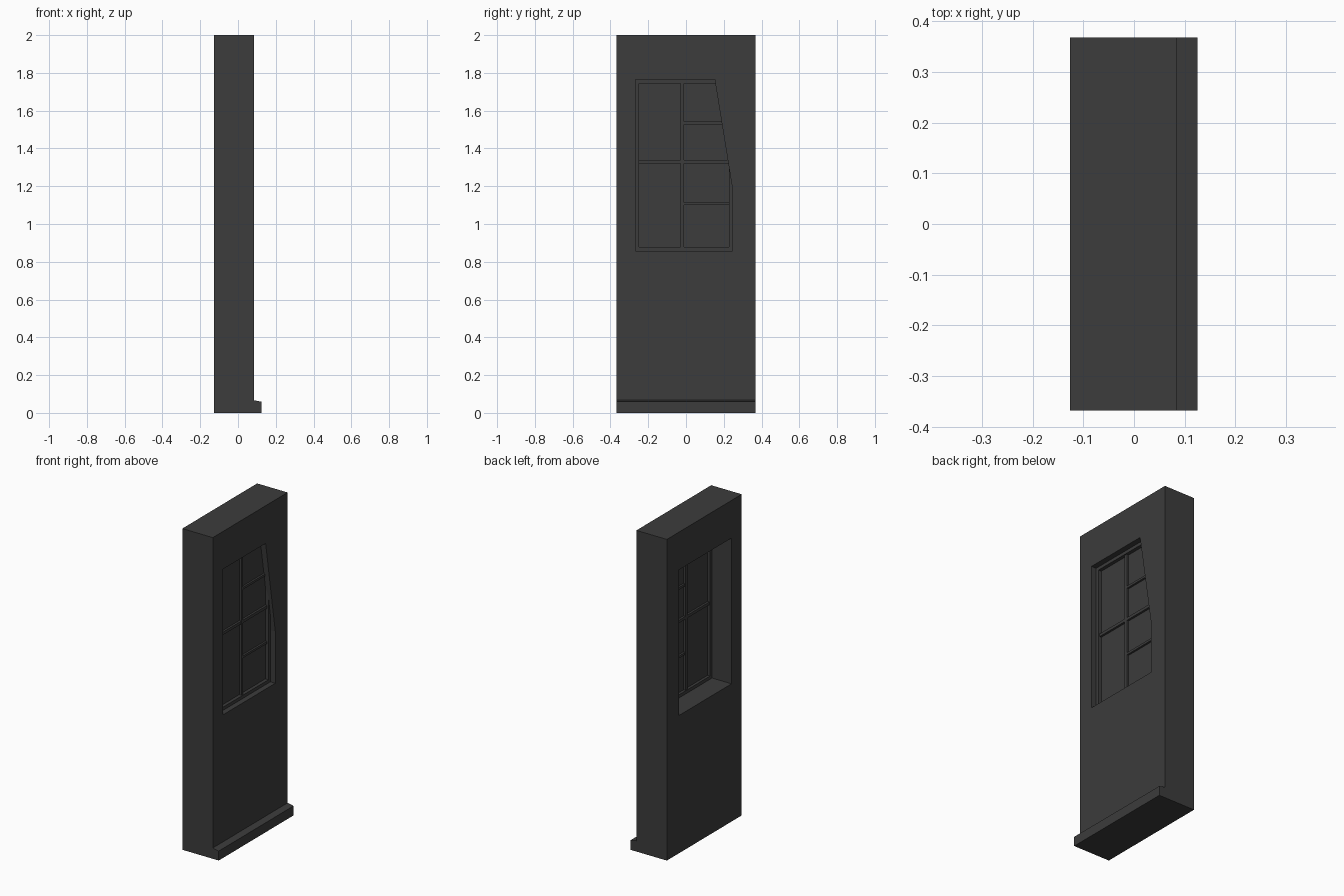
import bpy, bmesh

if "Cube" in bpy.data.objects:
    bpy.data.objects.remove(bpy.data.objects["Cube"])

mat = bpy.data.materials.new("dark_grey")
mat.diffuse_color = (0.045, 0.045, 0.045, 1)
mat.use_nodes = True
mat.node_tree.nodes["Principled BSDF"].inputs["Base Color"].default_value = mat.diffuse_color


def finish(name, bm):
    bmesh.ops.recalc_face_normals(bm, faces=bm.faces)
    me = bpy.data.meshes.new(name)
    bm.to_mesh(me)
    bm.free()
    me.materials.append(mat)
    ob = bpy.data.objects.new(name, me)
    bpy.context.collection.objects.link(ob)
    return ob


def ring_solid(name, loops):
    """Closed tube: loops of (x, [(y, z)...]) bridged in a circle."""
    bm = bmesh.new()
    rings = [[bm.verts.new((x, y, z)) for y, z in pts] for x, pts in loops]
    n = len(rings[0])
    for a, b in zip(rings, rings[1:] + rings[:1]):
        for i in range(n):
            j = (i + 1) % n
            bm.faces.new((a[i], a[j], b[j], b[i]))
    return finish(name, bm)


def box(name, x0, x1, y0, y1, z0, z1):
    bm = bmesh.new()
    bmesh.ops.create_cube(bm, size=1)
    for v in bm.verts:
        v.co = (x1 if v.co.x > 0 else x0,
                y1 if v.co.y > 0 else y0,
                z1 if v.co.z > 0 else z0)
    return finish(name, bm)


def rect(y0, y1, z0, z1):
    return [(y0, z0), (y1, z0), (y1, z1), (y0, z1)]


# Wall: rectangular opening at the back, slanted edge on the room side
W = 0.368
XB, XF = -0.126, 0.084
L, R, B, T, K = -0.268, 0.247, 0.858, 1.765, 1.18
outer = [(-W, 0), (W, 0), (W, K), (W, 2), (-W, 2)]
hole_front = [(L, B), (R, B), (R, K), (0.152, T), (L, T)]
hole_back = [(L, B), (R, B), (R, K), (R, T), (L, T)]
ring_solid("wall", [(XF, outer), (XF, hole_front), (XB, hole_back), (XB, outer)])

# Skirting board with sloping top
bm = bmesh.new()
profile = [(XF, 0), (0.125, 0), (0.125, 0.059), (XF, 0.067)]
face = bm.faces.new([bm.verts.new((x, -W, z)) for x, z in profile])
ext = bmesh.ops.extrude_face_region(bm, geom=[face])["geom"]
bmesh.ops.translate(bm, vec=(0, 2 * W, 0),
                    verts=[g for g in ext if isinstance(g, bmesh.types.BMVert)])
finish("skirting_board", bm)

# Window frame
F = 0.02
fo, fi = rect(L, R, B, T), rect(L + F, R - F, B + F, T - F)
ring_solid("window_frame", [(0.05, fo), (0.05, fi), (0.008, fi), (0.008, fo)])

# Glazing bars
b = 0.009
box("centre_mullion", 0.011, 0.043, -0.02 - b, -0.02 + b, B + F, T - F)
box("middle_rail", 0.012, 0.042, L + F, R - F, 1.33 - b, 1.33 + b)
for i, z in enumerate((1.535, 1.108)):
    box(f"glazing_bar_{i + 1}", 0.013, 0.041, -0.02, R - F, z - 0.007, z + 0.007)

# Glass
box("window_glass", 0.025, 0.029, L + F / 2, R - F / 2, B + F / 2, T - F / 2)
